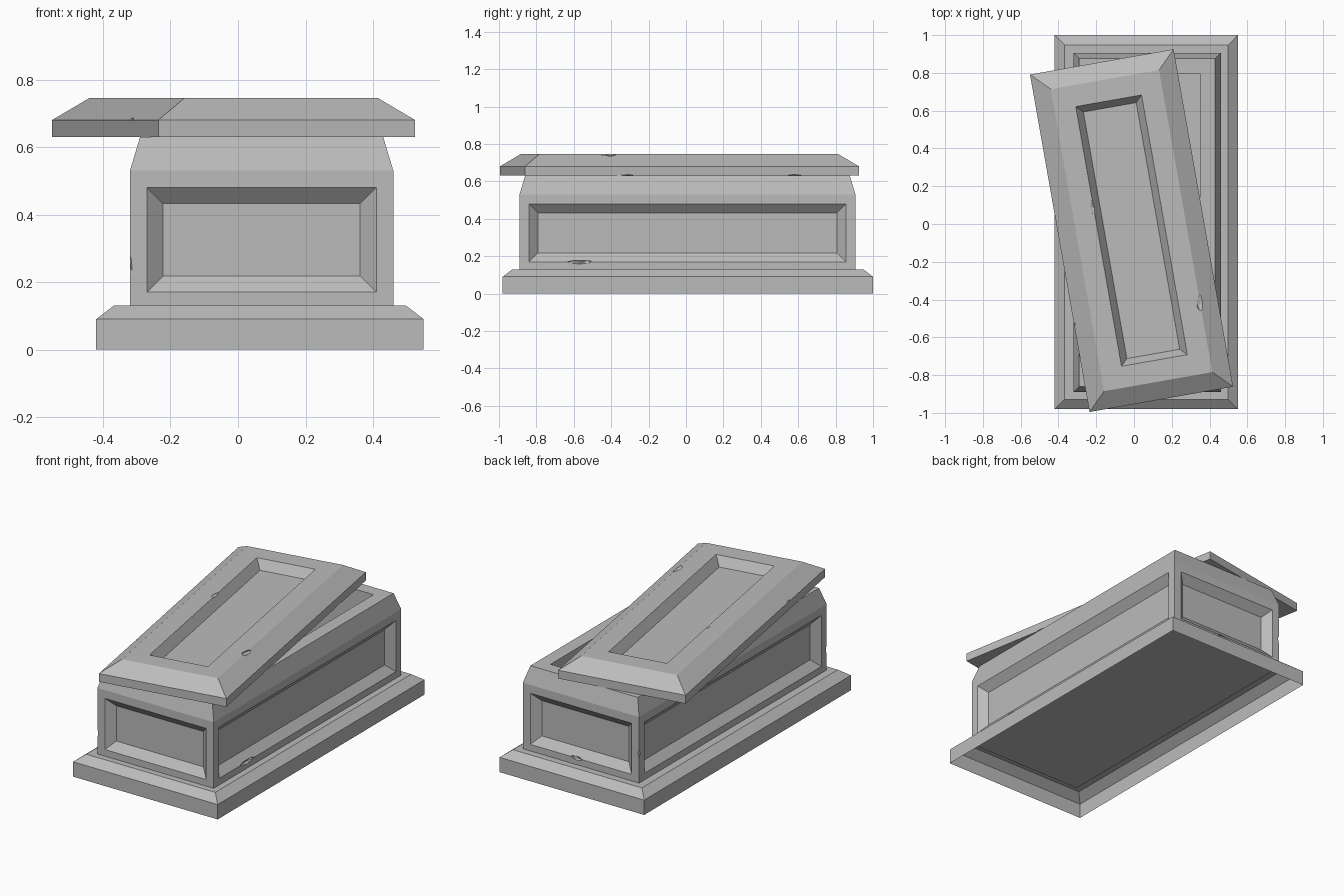
import bpy, bmesh, math, random
from mathutils import Vector

random.seed(4)
if "Cube" in bpy.data.objects:
    bpy.data.objects.remove(bpy.data.objects["Cube"])

stone = bpy.data.materials.new("grey stone")
stone.use_nodes = True
GREY = (0.5, 0.5, 0.5, 1)
stone.diffuse_color = GREY
stone.node_tree.nodes["Principled BSDF"].inputs["Base Color"].default_value = GREY


def stack(rings, cap_bottom=True):
    """Bridge rectangles given as (half width, half length, height)."""
    bm = bmesh.new()
    loops = [[bm.verts.new((sx * hx, sy * hy, z))
              for sx, sy in ((-1, -1), (1, -1), (1, 1), (-1, 1))] for hx, hy, z in rings]
    for a, b in zip(loops, loops[1:]):
        for i in range(4):
            j = (i + 1) % 4
            bm.faces.new((a[i], a[j], b[j], b[i]))
    bm.faces.new(loops[-1])
    if cap_bottom:
        bm.faces.new(loops[0][::-1])
    bm.normal_update()
    return bm


def sunken_panel(bm, faces, margin, slope, depth):
    """Flat border, then a sloped step down to a recessed panel."""
    bmesh.ops.inset_individual(bm, faces=faces, thickness=margin, use_even_offset=True)
    bmesh.ops.inset_individual(bm, faces=faces, thickness=slope, depth=-depth,
                               use_even_offset=True)


def finish(name, bm, location, turn=0):
    mesh = bpy.data.meshes.new(name)
    bm.to_mesh(mesh)
    bm.free()
    mesh.materials.append(stone)
    obj = bpy.data.objects.new(name, mesh)
    obj.location = location
    obj.rotation_euler.z = math.radians(turn)
    bpy.context.collection.objects.link(obj)
    return obj


def chip(obj, spots):
    """Knock small angular chips out of edges at (point, size) spots."""
    bm = bmesh.new()
    for point, size in spots:
        made = bmesh.ops.create_icosphere(bm, subdivisions=1, radius=1)
        for v in made["verts"]:
            jitter = random.uniform(0.8, 1.1)
            v.co = Vector(point) + Vector(c * s * jitter for c, s in zip(v.co, size))
    cutter = finish("chip_cutter", bm, (0, 0, 0))
    cutter.hide_render = True
    mod = obj.modifiers.new("chips", "BOOLEAN")
    mod.operation = "DIFFERENCE"
    mod.solver = "EXACT"
    mod.object = cutter
    bpy.context.view_layer.update()
    graph = bpy.context.evaluated_depsgraph_get()
    mesh = bpy.data.meshes.new_from_object(obj.evaluated_get(graph))
    obj.modifiers.clear()
    obj.data = mesh
    bpy.data.objects.remove(cutter)


# Plinth: chamfered slab, open underneath
bm = stack([(0.485, 0.99, 0), (0.485, 0.99, 0.09), (0.433, 0.938, 0.13)], cap_bottom=False)
finish("plinth", bm, (0.065, 0.01, 0))

# Chest: panelled walls, tapered shoulder and hollow inside
bm = stack([(0.39, 0.898, 0.12), (0.39, 0.898, 0.53), (0.36, 0.868, 0.63),
            (0.28, 0.79, 0.63), (0.28, 0.79, 0.2)])
bm.faces.ensure_lookup_table()
sunken_panel(bm, bm.faces[:4], 0.05, 0.048, 0.042)
chest = finish("chest", bm, (0.07, 0.008, 0))
chip(chest, [((-0.325, -0.895, 0.25), (0.015, 0.015, 0.05)),
             ((-0.325, 0.91, 0.3), (0.015, 0.015, 0.04)),
             ((0.46, -0.57, 0.17), (0.015, 0.08, 0.012)),
             ((0.1, 0.905, 0.17), (0.04, 0.015, 0.012))])

# Lid: bevelled slab with a sunken top panel, pushed askew
bm = stack([(0.386, 0.907, 0.63), (0.386, 0.907, 0.68), (0.291, 0.812, 0.745)])
bm.faces.ensure_lookup_table()
top = [f for f in bm.faces if f.normal.z > 0.99]
sunken_panel(bm, top, 0.114, 0.035, 0.055)
lid = finish("lid", bm, (-0.013, -0.035, 0), 10)
chip(lid, [((-0.325, -0.53, 0.685), (0.02, 0.03, 0.012)),
           ((-0.215, 0.09, 0.75), (0.018, 0.05, 0.015)),
           ((0.35, -0.42, 0.745), (0.02, 0.05, 0.015)),
           ((0.27, 0.58, 0.627), (0.02, 0.06, 0.012)),
           ((0.43, -0.3, 0.627), (0.02, 0.05, 0.012))])
